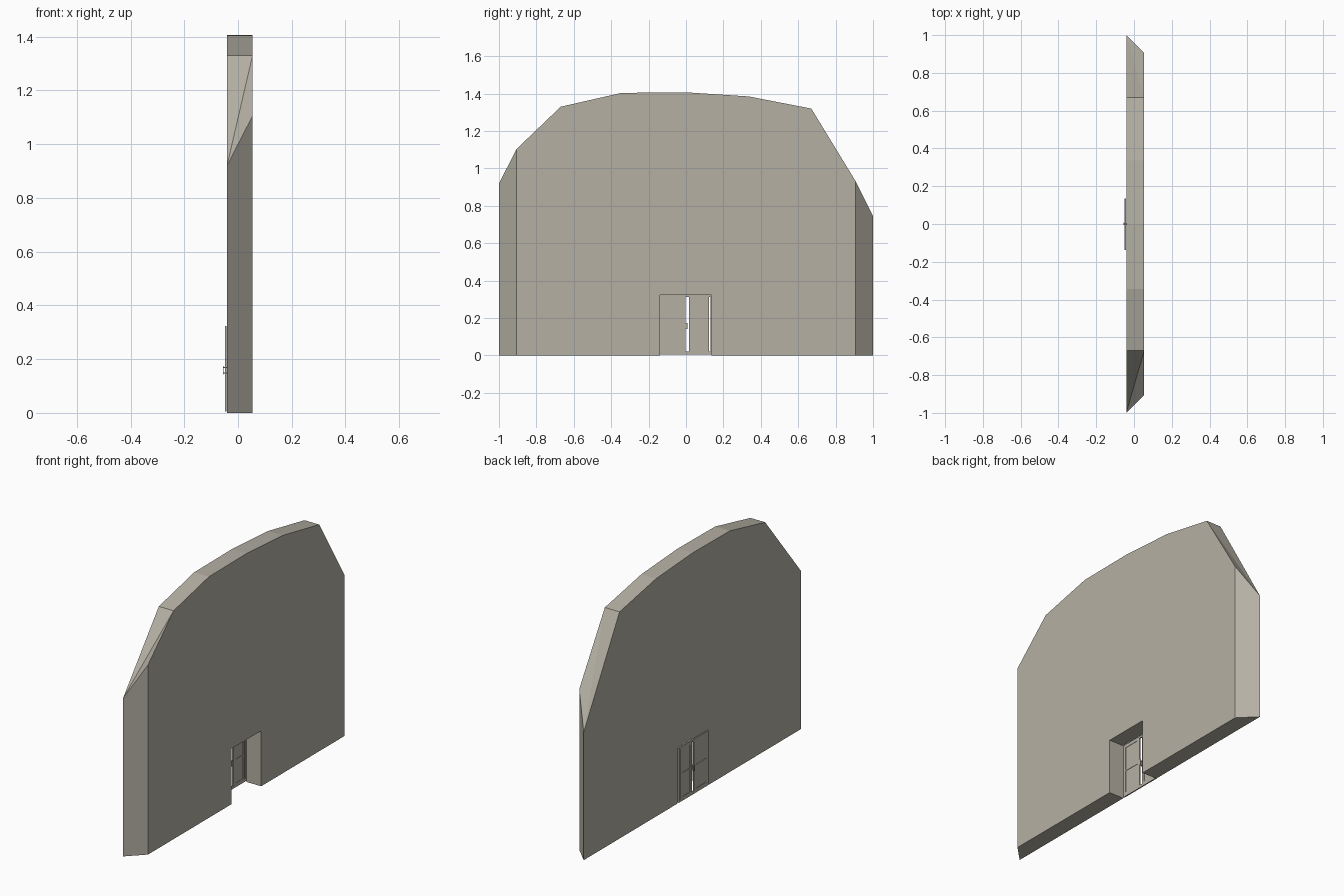
import bpy, bmesh

if "Cube" in bpy.data.objects:
    bpy.data.objects.remove(bpy.data.objects["Cube"])


def material(name, rgb):
    m = bpy.data.materials.new(name)
    m.diffuse_color = (*rgb, 1)
    m.use_nodes = True
    m.node_tree.nodes["Principled BSDF"].inputs["Base Color"].default_value = m.diffuse_color
    return m


STONE = material("warm grey", (0.46, 0.435, 0.37))
XO, XI = -0.041, 0.054      # outer and inner wall planes


def finish(name, bm, mat):
    bmesh.ops.recalc_face_normals(bm, faces=bm.faces)
    me = bpy.data.meshes.new(name)
    bm.to_mesh(me)
    bm.free()
    me.materials.append(mat)
    ob = bpy.data.objects.new(name, me)
    bpy.context.collection.objects.link(ob)
    return ob


def boxes(name, spans, mat):
    """One object from boxes given as (x0, x1, y0, y1, z0, z1)."""
    bm = bmesh.new()
    for x0, x1, y0, y1, z0, z1 in spans:
        r = bmesh.ops.create_cube(bm, size=1)
        for v in r["verts"]:
            v.co.x = x0 if v.co.x < 0 else x1
            v.co.y = y0 if v.co.y < 0 else y1
            v.co.z = z0 if v.co.z < 0 else z1
    return finish(name, bm, mat)


# Wall: arched outline with a doorway notch, ends mitred towards the inside
arch = [(0.67, 1.32), (0.335, 1.385), (0, 1.407), (-0.345, 1.404), (-0.67, 1.33)]
door = [(-0.138, 0), (-0.138, 0.323), (0.136, 0.323), (0.136, 0)]
outer = [(1, 0), (1, 0.745)] + arch + [(-1, 0.92), (-1, 0)] + door
inner = [(0.905, 0), (0.905, 0.935)] + arch + [(-0.905, 1.105), (-0.905, 0)] + door
bm = bmesh.new()
a = [bm.verts.new((XO, y, z)) for y, z in outer]
b = [bm.verts.new((XI, y, z)) for y, z in inner]
bm.faces.new(a)
bm.faces.new(b[::-1])
n = len(a)
for i in range(n):
    j = (i + 1) % n
    if i == 6:                      # twisted shoulder, split along its diagonal
        bm.faces.new((a[i], b[i], a[j]))
        bm.faces.new((b[i], b[j], a[j]))
    elif i == 1:
        bm.faces.new((a[i], b[i], b[j]))
        bm.faces.new((a[i], b[j], a[j]))
    else:
        bm.faces.new((a[i], a[j], b[j], b[i]))
finish("wall", bm, STONE)

# Door frame: head, sill and one jamb
D0, D1 = -0.049, -0.042
boxes("door_frame", [
    (D0, D1, -0.138, 0.136, 0.312, 0.323),
    (D0, D1, -0.138, 0.136, 0.006, 0.022),
    (D0, D1, 0.131, 0.136, 0.022, 0.312)], STONE)


# Door leaves: thin panel with raised stiles and rails
def leaf(name, y0, y1):
    w, z0, z1, zm = 0.018, 0.022, 0.312, 0.165
    parts = [(D0 + 0.002, D1 - 0.002, y0, y1, z0, z1)]
    parts += [(D0, D1, y0, y0 + w, z0, z1), (D0, D1, y1 - w, y1, z0, z1)]
    parts += [(D0, D1, y0 + w, y1 - w, z - 0.004, z + 0.004)
              for z in (z0 + 0.004, zm, z1 - 0.004)]
    boxes(name, parts, STONE)


leaf("left_door_leaf", -0.138, -0.003)
leaf("right_door_leaf", 0.017, 0.122)

# Pull handle: upright bars either side joined by two short pins
boxes("door_handle", [
    (-0.056, -0.0535, -0.004, 0.008, 0.142, 0.175),
    (-0.041, -0.0385, -0.004, 0.008, 0.142, 0.175),
    (-0.0535, -0.041, -0.004, 0.004, 0.146, 0.150),
    (-0.0535, -0.041, -0.004, 0.004, 0.167, 0.171)], STONE)
